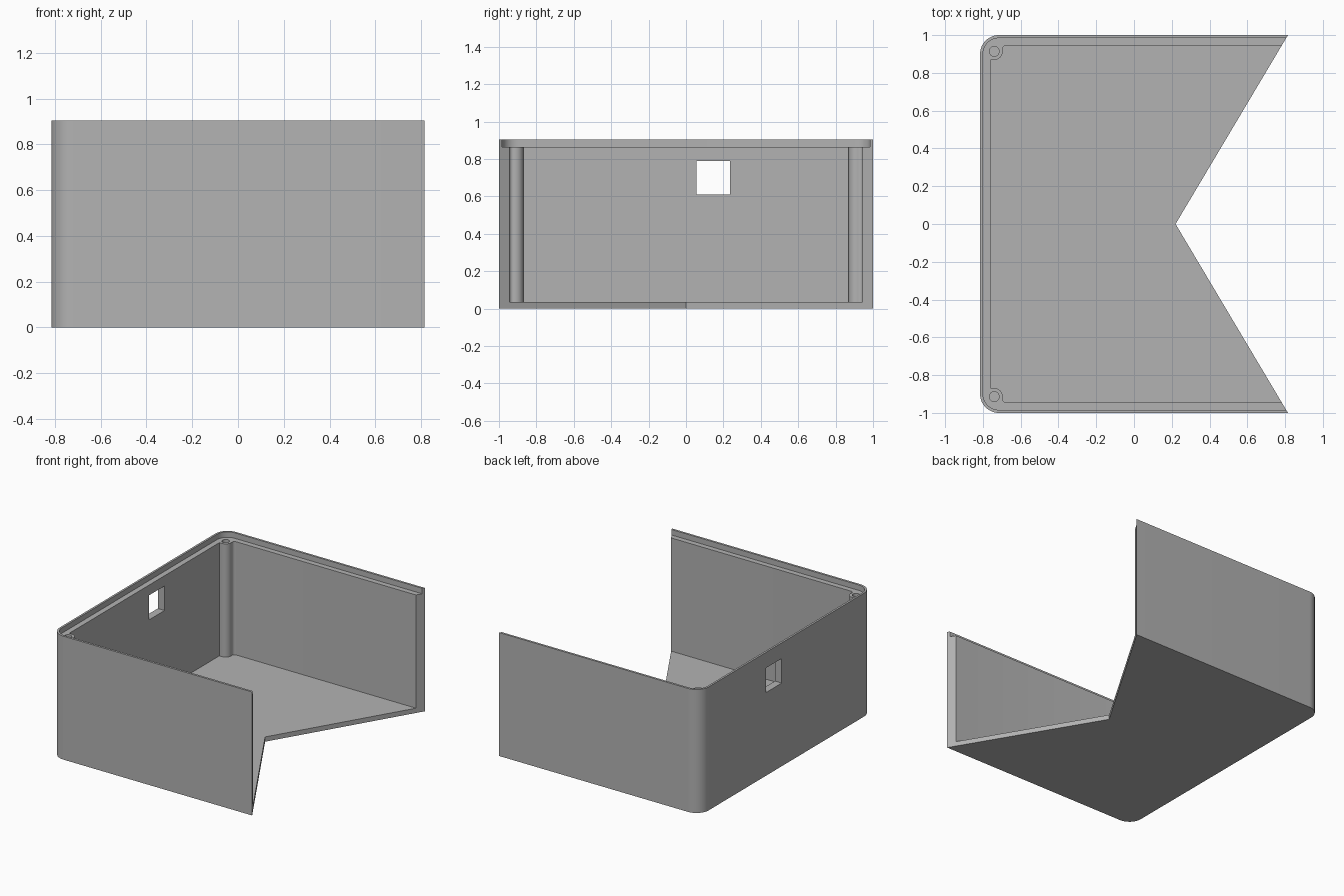
import bpy, bmesh
from math import pi, sin, cos, sqrt, asin

HEIGHT, FLOOR, LEDGE = 0.905, 0.035, 0.865
BACK, HALF = -0.815, 1.0
WALL_X, WALL_Y = -0.76, 0.945
POST_X, POST_Y, POST_R, FILLET = -0.74, 0.914, 0.045, 0.02

if "Cube" in bpy.data.objects:
    bpy.data.objects.remove(bpy.data.objects["Cube"])

grey = bpy.data.materials.new("plain grey")
grey.use_nodes = True
colour = (0.45, 0.45, 0.45, 1)
grey.diffuse_color = colour
grey.node_tree.nodes["Principled BSDF"].inputs["Base Color"].default_value = colour


def arc(x, y, r, start, end, steps=14):
    return [(x + r * cos(start + (end - start) * i / steps),
             y + r * sin(start + (end - start) * i / steps)) for i in range(steps + 1)]


def mirrored(half):
    """Close an outline by mirroring its +y half across the x axis."""
    return half + [(x, -y) for x, y in reversed(half) if abs(y) > 1e-6]


def prism(name, outline, z0, z1):
    bm = bmesh.new()
    face = bm.faces.new([bm.verts.new((x, y, z0)) for x, y in outline])
    top = bmesh.ops.extrude_face_region(bm, geom=[face])["geom"]
    verts = [v for v in top if isinstance(v, bmesh.types.BMVert)]
    bmesh.ops.translate(bm, verts=verts, vec=(0, 0, z1 - z0))
    bmesh.ops.recalc_face_normals(bm, faces=bm.faces)
    mesh = bpy.data.meshes.new(name)
    bm.to_mesh(mesh)
    bm.free()
    mesh.materials.append(grey)
    obj = bpy.data.objects.new(name, mesh)
    bpy.context.collection.objects.link(obj)
    return obj


def rounded_corner(back, half, r):
    return arc(back + r, half - r, r, pi / 2, pi)


# Solid block with rounded back corners and a V notch
case = prism("case_shell", mirrored(
    [(0.22, 0), (-BACK, HALF)] + rounded_corner(BACK, HALF, 0.1)), 0, HEIGHT)

# Main cavity, its outline wrapping round the corner screw posts
drop = WALL_Y - FILLET - POST_Y
blend_x = POST_X + sqrt((POST_R + FILLET) ** 2 - drop ** 2)
lean = asin(drop / (POST_R + FILLET))
cavity = [(1.2, WALL_Y)]
cavity += arc(blend_x, WALL_Y - FILLET, FILLET, pi / 2, pi + lean, 6)
cavity += arc(POST_X, POST_Y, POST_R, lean, -pi / 2)[1:]
cavity += [(WALL_X, POST_Y - POST_R)]
cutters = [prism("cavity_cutter", mirrored(cavity), FLOOR, 1.2)]

# Lid recess round the rim
cutters.append(prism("lid_recess_cutter", mirrored(
    [(1.2, 0.984)] + rounded_corner(-0.8, 0.984, 0.085)), LEDGE, 1.2))

# Cable window in the left-hand wall
cutters.append(prism("window_cutter", [(-1, 0.055), (-0.6, 0.055), (-0.6, 0.235), (-1, 0.235)],
                     0.61, 0.79))

# Screw holes in the posts
for side in (1, -1):
    cutters.append(prism("screw_hole_cutter",
                         arc(POST_X, side * POST_Y, 0.026, 0, 2 * pi, 24)[:-1], 0.3, 1.2))

bpy.ops.object.select_all(action='DESELECT')
bpy.context.view_layer.objects.active = case
case.select_set(True)
for cutter in cutters:
    cutter.hide_render = True
    cut = case.modifiers.new(cutter.name, 'BOOLEAN')
    cut.operation, cut.solver, cut.object = 'DIFFERENCE', 'EXACT', cutter
    bpy.ops.object.modifier_apply(modifier=cut.name)
    bpy.data.objects.remove(cutter)

bpy.ops.object.shade_smooth_by_angle(angle=pi / 6)
